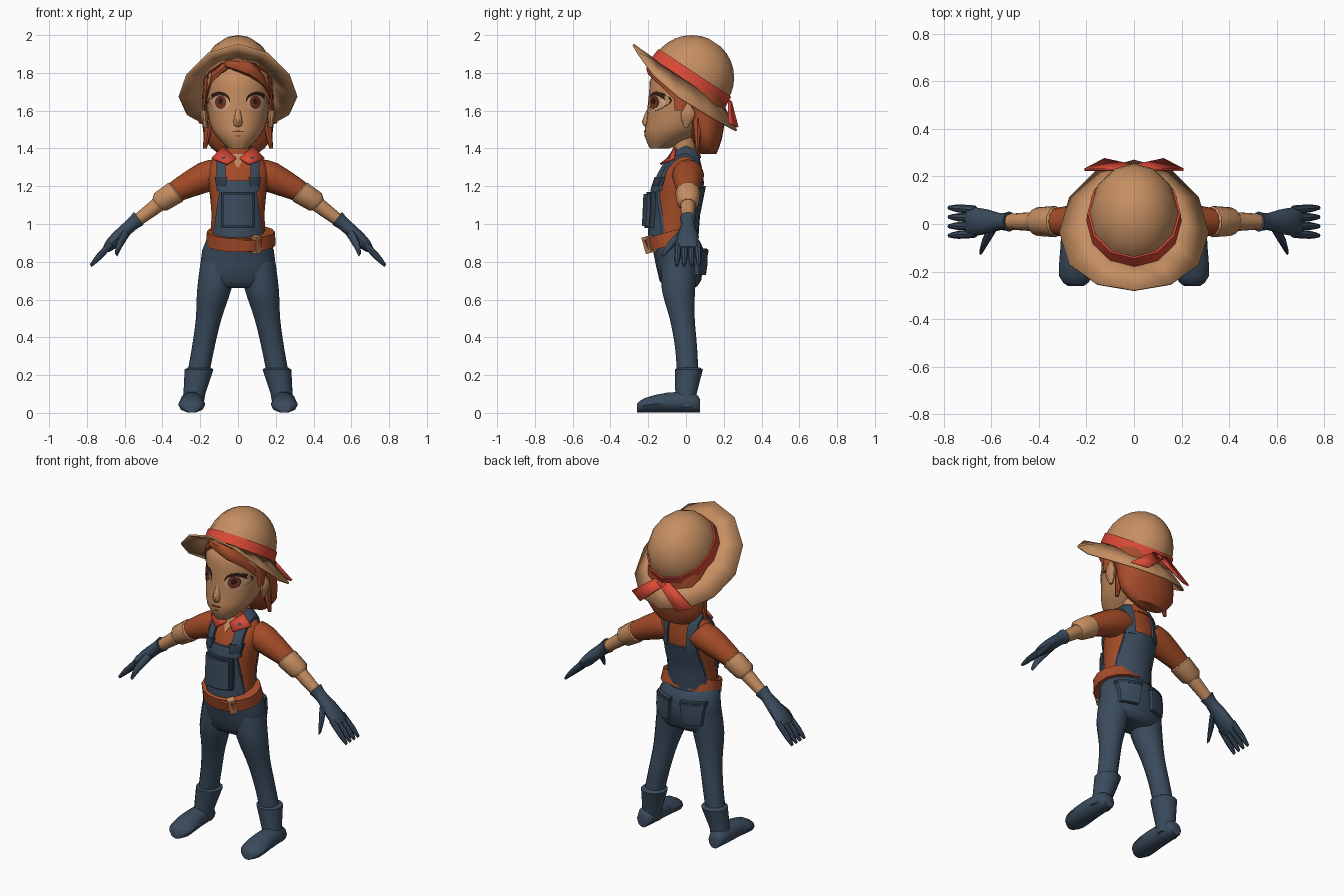
import bpy, bmesh
from math import sin, cos, pi, radians
from mathutils import Vector, Matrix
from mathutils.bvhtree import BVHTree

cube = bpy.data.objects.get("Cube")
if cube:
    bpy.data.objects.remove(cube)

X, Y, Z = Vector((1, 0, 0)), Vector((0, 1, 0)), Vector((0, 0, 1))
SIDES = (("left", 1), ("right", -1))
parts = []


def material(name, code):
    """Flat material from a display-space colour code, stored as linear values."""
    color = [((channel / 255 + .055) / 1.055) ** 2.4 for channel in bytes.fromhex(code)] + [1]
    mat = bpy.data.materials.new(name)
    mat.use_nodes = True
    mat.diffuse_color = color
    shader = mat.node_tree.nodes["Principled BSDF"]
    shader.inputs["Base Color"].default_value = color
    shader.inputs["Roughness"].default_value = .9
    return mat


denim = material("denim", "3a4b5d")
seam = material("dark denim", "2b3846")
rust = material("rust shirt", "a24a26")
auburn = material("auburn", "a64c2a")
red = material("ribbon red", "dc4a37")
skin = material("skin", "c28b5f")
straw = material("straw", "c68f62")
iris = material("iris brown", "703222")
dark = material("lash dark", "301c16")
eye_white = material("eye white", "cda082")


def finish(name, bm, mat, matrix=None):
    """Turn a bmesh into an object and return its search tree."""
    if matrix:
        bm.transform(matrix)
    bmesh.ops.recalc_face_normals(bm, faces=bm.faces)
    tree = BVHTree.FromBMesh(bm)
    mesh = bpy.data.meshes.new(name)
    bm.to_mesh(mesh)
    bm.free()
    mesh.materials.append(mat)
    obj = bpy.data.objects.new(name, mesh)
    bpy.context.collection.objects.link(obj)
    parts.append(obj)
    return tree


def resample(rings, steps):
    """Round out a short list of rings with a flowing curve."""
    result = []
    last = len(rings) - 1
    for i in range(last):
        before, start, end, after = (rings[min(max(j, 0), last)] for j in range(i - 1, i + 3))
        for step in range(steps):
            t = step / steps
            pull_start, pull_end = (end - before) / 2, (after - start) / 2
            gap = end - start
            result.append(start + t * (pull_start + t * (3 * gap - 2 * pull_start - pull_end
                                                         + t * (pull_start + pull_end - 2 * gap))))
    return result + [rings[last]]


def loft(name, mat, rings, sides=14, u=X, v=Y, mirror=1, steps=2, matrix=None):
    """Skin rings of (x, y, z, radius along u, optional radius along v)."""
    full = [Vector(ring if len(ring) > 4 else (*ring, ring[-1])) for ring in rings]
    bm = bmesh.new()
    loops = []
    for x, y, z, a, b in resample(full, steps):
        loop = []
        for i in range(sides):
            t = 2 * pi * i / sides
            point = Vector((x, y, z)) + u * a * cos(t) + v * b * sin(t)
            loop.append(bm.verts.new((point.x * mirror, point.y, point.z)))
        loops.append(loop)
    for low, high in zip(loops, loops[1:]):
        for i in range(sides):
            bm.faces.new((low[i - 1], low[i], high[i], high[i - 1]))
    bm.faces.new(loops[0])
    bm.faces.new(loops[-1])
    return finish(name, bm, mat, matrix)


def stack(name, mat, *rings, sides=20):
    """Upright loft on the centre line from rings of (y, z, radii)."""
    return loft(name, mat, [(0, *ring) for ring in rings], sides)


def from_front(x, z):
    return Vector((x, -1, z)), Y


def from_back(x, z):
    return Vector((x, 1, z)), -Y


def over_shoulder(x, angle):
    aim = Vector((0, cos(radians(angle)), -sin(radians(angle))))
    return Vector((x, 0, 1.2)) - aim, aim


def panel(low, high, half_low, half_high, x=0):
    """Tapered upright patch."""
    return lambda f, g: (x + (2 * f - 1) * (half_low + (half_high - half_low) * g), low + (high - low) * g)


def oval(x, z, half_width, half_height):
    """Rounded patch."""
    def shape(f, g):
        t = pi * (g - .5) * .95
        return x + (2 * f - 1) * half_width * cos(t), z + half_height * sin(t)
    return shape


def drape(name, mat, tree, shape, lift, ray=from_front, mirror=1, columns=6, lines=8):
    """Lay a thin patch on a surface by casting rays at it."""
    bm = bmesh.new()
    grid, inner = [], {}
    for j in range(lines + 1):
        line = []
        for i in range(columns + 1):
            across, along = shape(i / columns, j / lines)
            origin, aim = ray(mirror * across, along)
            hit = tree.ray_cast(origin, aim)[0] or tree.find_nearest(origin + aim)[0]
            vert = bm.verts.new(hit - aim * lift)
            inner[vert] = bm.verts.new(hit + aim * .003)
            line.append(vert)
        grid.append(line)
    for low, high in zip(grid, grid[1:]):
        for i in range(columns):
            bm.faces.new((low[i], low[i + 1], high[i + 1], high[i]))
    for edge in [edge for edge in bm.edges if edge.is_boundary]:
        p, q = edge.verts
        bm.faces.new((p, q, inner[q], inner[p]))
    finish(name, bm, mat)


def sheet(name, mat, corners, mirror, matrix=None):
    """Single cloth flap with thickness."""
    bm = bmesh.new()
    bm.faces.new([bm.verts.new((x * mirror, y, z)) for x, y, z in corners])
    finish(name, bm, mat, matrix)
    parts[-1].modifiers.new("Thickness", 'SOLIDIFY').thickness = .012


# Torso, hips and neck
torso = stack("shirt", rust, (-.07, .9, .15, .12), (-.06, 1.05, .14, .12), (-.04, 1.2, .155, .13),
              (-.02, 1.3, .165, .1), (0, 1.37, .1, .07), (0, 1.4, .06))
hips = stack("trouser_hips", denim, (-.07, .93, .155, .125), (-.04, .86, .19, .135),
             (-.03, .7, .2, .11), (-.03, .66, .15, .07))
stack("neck", skin, (0, 1.33, .06), (-.02, 1.48, .06))
stack("collar_band", rust, (0, 1.35, .1, .08), (0, 1.4, .07))
drape("open_neck", skin, torso, panel(1.3, 1.37, .005, .04), .006)

# Overalls
drape("bib", denim, torso, panel(.9, 1.23, .14, .09), .015)
drape("bib_pocket_seam", seam, torso, panel(.98, 1.17, .09, .09), .036)
drape("bib_pocket", denim, torso, panel(.99, 1.16, .08, .08), .05)
drape("back_panel", denim, torso, panel(.9, 1.2, .14, .11), .015, from_back)
for side, s in SIDES:
    drape(side + "_strap", denim, torso, lambda f, g: (.065 + .05 * f, 200 * g - 10), .018,
          over_shoulder, s, lines=12)
    drape(side + "_strap_tab", seam, torso, panel(1.2, 1.25, .025, .035, x=.09), .024, mirror=s)
    drape(side + "_back_pocket", denim, hips, panel(.73, .87, .05, .065, x=.1), .025, from_back, s)
    drape(side + "_pocket_hem", seam, hips, panel(.85, .865, .066, .066, x=.1), .028, from_back, s)
    sheet(side + "_collar_flap", red,
          ((.01, -.1, 1.35), (.08, -.06, 1.41), (.14, -.07, 1.35), (.06, -.14, 1.32)), s)

# Belt, sitting higher at the back
tilt = Matrix.Translation((.015, -.08, .925)) @ Matrix.Rotation(radians(16), 4, 'X')
loft("belt", auburn, [(0, 0, -.036, .185, .145), (0, 0, .036, .18, .14)], 16, steps=1, matrix=tilt)
loft("belt_buckle", straw, [(.08, -.12, -.045, .03), (.08, -.12, .045, .03)], 4, steps=1, matrix=tilt)
loft("belt_loose_end", auburn, [(.04, -.13, -.03, .06, .02), (.05, -.13, .03, .06, .02)], 6, matrix=tilt)


def leg_part(name, mat, rings, mirror, steps):
    """Loft down the splayed leg from rings of (y, z, radius)."""
    loft(name, mat, [(.25 - .19 * z, y, z, r) for y, z, r in rings], mirror=mirror, steps=steps)


def arm_height(x):
    return 1.3 - .2 * x - .6 * x * x


def arm_part(name, mat, mirror, *rings, spread=0, sides=12, steps=2):
    """Loft along the drooping arm from rings of (x, radii)."""
    path = [(x, .01 + spread * x, arm_height(x), *radii) for x, *radii in rings]
    loft(name, mat, path, sides, Y, Vector((.6, 0, .8)), mirror, steps)


for side, s in SIDES:
    # Legs and boots
    leg_part(side + "_leg", denim, [(-.035, .8, .1), (-.04, .65, .09), (-.02, .5, .068),
                                    (0, .35, .06), (.01, .2, .058)], s, 3)
    leg_part(side + "_boot_shaft", denim, [(.015, .24, .06), (.015, .23, .076), (0, .1, .058), (0, .03, .06)], s, 1)
    foot = ((.075, .035, .035), (.04, .055, .055), (-.1, .065, .055), (-.22, .07, .04), (-.26, .035, .025))
    loft(side + "_boot_foot", denim, [(.245, y, height, width, height) for y, width, height in foot],
         10, v=Z, mirror=s)
    # Arms with rolled cuffs
    arm_part(side + "_sleeve", rust, s, (.09, .08), (.16, .085), (.3, .063), (.34, .055))
    arm_part(side + "_cuff", straw, s, (.315, .05), (.33, .066), (.41, .06), (.43, .04), sides=10, steps=1)
    arm_part(side + "_forearm", skin, s, (.36, .045), (.57, .03))
    # Gloves
    arm_part(side + "_glove", denim, s, (.525, .043), (.56, .035), (.61, .05, .035), (.67, .06, .033), (.7, .06, .02))
    for i, finger in enumerate(("index", "middle", "ring", "little")):
        arm_part(f"{side}_{finger}_finger", denim, s, (.67, .018), (.74, .017), (.78, .008),
                 spread=.05 * (i - 1.5), sides=8)
    loft(side + "_thumb", denim, [(.59, -.01, .96, .026), (.63, -.08, .89, .022), (.645, -.12, .835, .01)],
         8, Y, Vector((.6, 0, .8)), s)

# Head and face
head = stack("head", skin, (-.14, 1.4, .05), (-.08, 1.47, .12, .14), (-.03, 1.55, .155, .18),
             (-.01, 1.7, .17, .185), (0, 1.8, .16, .175), (.03, 1.88, .06), sides=24)
stack("nose", skin, (-.19, 1.62, .01), (-.2, 1.54, .026, .036), (-.19, 1.51, .02), sides=10)
drape("mouth_line", iris, head, oval(0, 1.49, .032, .004), .004)
drape("lower_lip", auburn, head, oval(0, 1.466, .018, .004), .002)
for side, s in SIDES:
    drape(side + "_lash", dark, head, oval(.1, 1.655, .058, .046), .002, mirror=s)
    drape(side + "_eye", eye_white, head, oval(.095, 1.64, .05, .042), .004, mirror=s)
    drape(side + "_iris", iris, head, oval(.092, 1.645, .03, .036), .006, mirror=s)
    drape(side + "_pupil", dark, head, oval(.092, 1.65, .012, .016), .008, mirror=s)
    loft(side + "_ear", skin, [(.17, 0, 1.51, .01), (.18, .01, 1.58, .02, .04), (.175, .01, 1.64, .01)],
         10, mirror=s, steps=3)

# Hair
stack("hair_back", auburn, (.12, 1.37, .1, .04), (.11, 1.45, .18, .08), (.09, 1.6, .185, .12),
      (.05, 1.75, .18, .15), (.04, 1.86, .1))
loft("fringe_sweep", auburn, [(-.07, -.17, 1.85, .02), (.06, -.18, 1.82, .03, .04), (.14, -.11, 1.75, .03),
                              (.17, -.06, 1.67, .01)], 8, Y, Z)
loft("fringe_side", auburn, [(.04, -.17, 1.85, .02), (.14, -.1, 1.77, .03), (.17, -.05, 1.63, .01)], 8, Y, Z, -1)
for side, s in SIDES:
    loft(side + "_temple_hair", auburn, [(.16, 0, 1.78, .02, .07), (.18, -.03, 1.6, .01, .03)], 8, mirror=s)
    loft(side + "_hair_lock", auburn, [(.15, .06, 1.56, .03), (.175, .06, 1.4, .01)], 8, mirror=s)

# Straw hat, tipped back
hat = Matrix.Translation((0, .03, 1.775)) @ Matrix.Rotation(radians(-33.5), 4, 'X')
dome = [(sin(t / 5), cos(t / 5)) for t in range(8)]
loft("hat_crown", straw, [(0, 0, .225 * rise, .19 * wide, .225 * wide) for rise, wide in dome],
     12, steps=1, matrix=hat)
loft("hat_band", red, [(0, 0, -.03, .2, .235), (0, 0, .03, .196, .23)], 12, steps=1, matrix=hat)
bm = bmesh.new()
brim = []
for i in range(12):
    c, q = cos(pi * i / 6), sin(pi * i / 6)
    droop = -.12 * c * c - (.1 if q > 0 else .02) * q * q
    brim.append((bm.verts.new((.185 * c, .22 * q, -.025)), bm.verts.new((.315 * c, .355 * q, droop))))
for (a, b), (c, d) in zip(brim, brim[1:] + brim[:1]):
    bm.faces.new((a, b, d, c))
finish("hat_brim", bm, straw, hat)
parts[-1].modifiers.new("Thickness", 'SOLIDIFY').thickness = .01
for side, s in SIDES:
    sheet(side + "_ribbon_tail", red,
          ((-.03, .25, .01), (.05, .235, .015), (.21, .3, -.085), (.125, .35, -.08)), s, hat)

# Soft shading with crisp edges
for obj in parts:
    obj.select_set(True)
bpy.context.view_layer.objects.active = parts[0]
bpy.ops.object.shade_smooth_by_angle(angle=radians(42))
